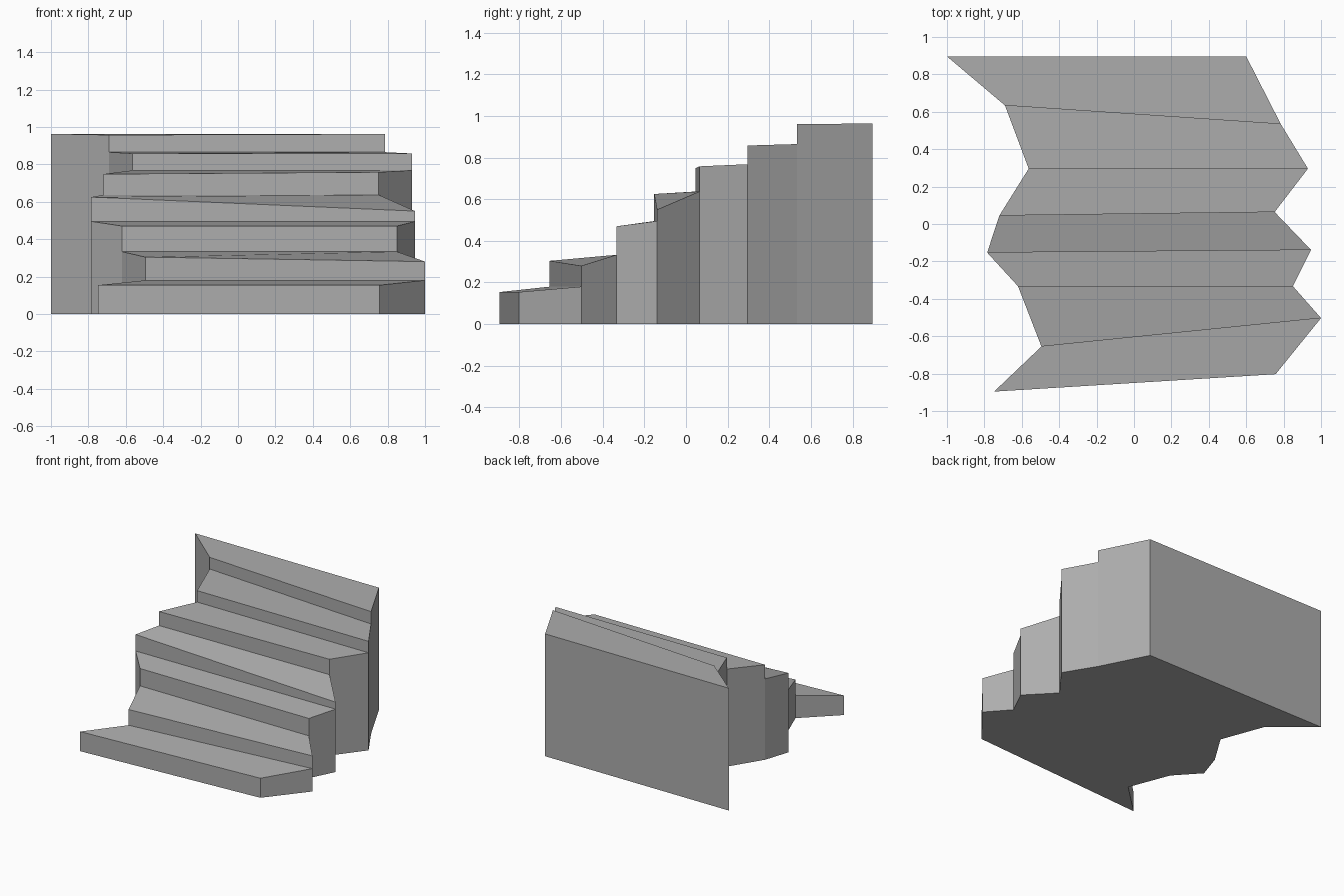
import bpy, bmesh

if "Cube" in bpy.data.objects:
    bpy.data.objects.remove(bpy.data.objects["Cube"])

# Step lines, front to back: left x, y, right x, y, then heights
# (left low, left top, right low, right top) of the riser on that line
LINES = [
    (-0.748, -0.896, 0.757, -0.803, 0.0, 0.154, 0.0, 0.154),
    (-0.495, -0.655, 1.0, -0.503, 0.18, 0.304, 0.18, 0.28),
    (-0.62, -0.333, 0.85, -0.333, 0.333, 0.47, 0.333, 0.47),
    (-0.785, -0.153, 0.947, -0.139, 0.495, 0.625, 0.495, 0.55),
    (-0.72, 0.045, 0.752, 0.064, 0.637, 0.748, 0.637, 0.758),
    (-0.563, 0.296, 0.93, 0.296, 0.768, 0.858, 0.768, 0.858),
    (-0.69, 0.634, 0.785, 0.534, 0.865, 0.957, 0.865, 0.962),
    (-1.0, 0.896, 0.6, 0.896, 0.963, 0.963, 0.963, 0.963),
]

bm = bmesh.new()
rows = []
last = len(LINES) - 1
for i, (lx, ly, rx, ry, la, lb, ra, rb) in enumerate(LINES):
    row = {}
    for side, x, y, low, top in (("L", lx, ly, la, lb), ("R", rx, ry, ra, rb)):
        ground = bm.verts.new((x, y, 0))
        lo = ground if i == 0 else bm.verts.new((x, y, low))
        hi = lo if i == last else bm.verts.new((x, y, top))
        row[side] = (ground, lo, hi)
    rows.append(row)


def face(*verts):
    bm.faces.new(list(dict.fromkeys(verts)))


# Risers, treads and side walls
for i, a in enumerate(rows[:-1]):
    b = rows[i + 1]
    face(a["L"][1], a["R"][1], a["R"][2], a["L"][2])
    face(a["L"][2], a["R"][2], b["R"][1], b["L"][1])
    for s in "LR":
        face(a[s][0], b[s][0], b[s][1], a[s][2], a[s][1])

# Back wall and underside
face(rows[-1]["L"][0], rows[-1]["R"][0], rows[-1]["R"][1], rows[-1]["L"][1])
face(*[r["L"][0] for r in rows], *[r["R"][0] for r in reversed(rows)])
bmesh.ops.recalc_face_normals(bm, faces=bm.faces)

mesh = bpy.data.meshes.new("stone_steps")
bm.to_mesh(mesh)
bm.free()

# Darker grey stone
stone = bpy.data.materials.new("stone")
stone.diffuse_color = (0.42, 0.42, 0.42, 1)
stone.use_nodes = True
stone.node_tree.nodes["Principled BSDF"].inputs["Base Color"].default_value = stone.diffuse_color
mesh.materials.append(stone)
bpy.context.collection.objects.link(bpy.data.objects.new("stone_steps", mesh))
